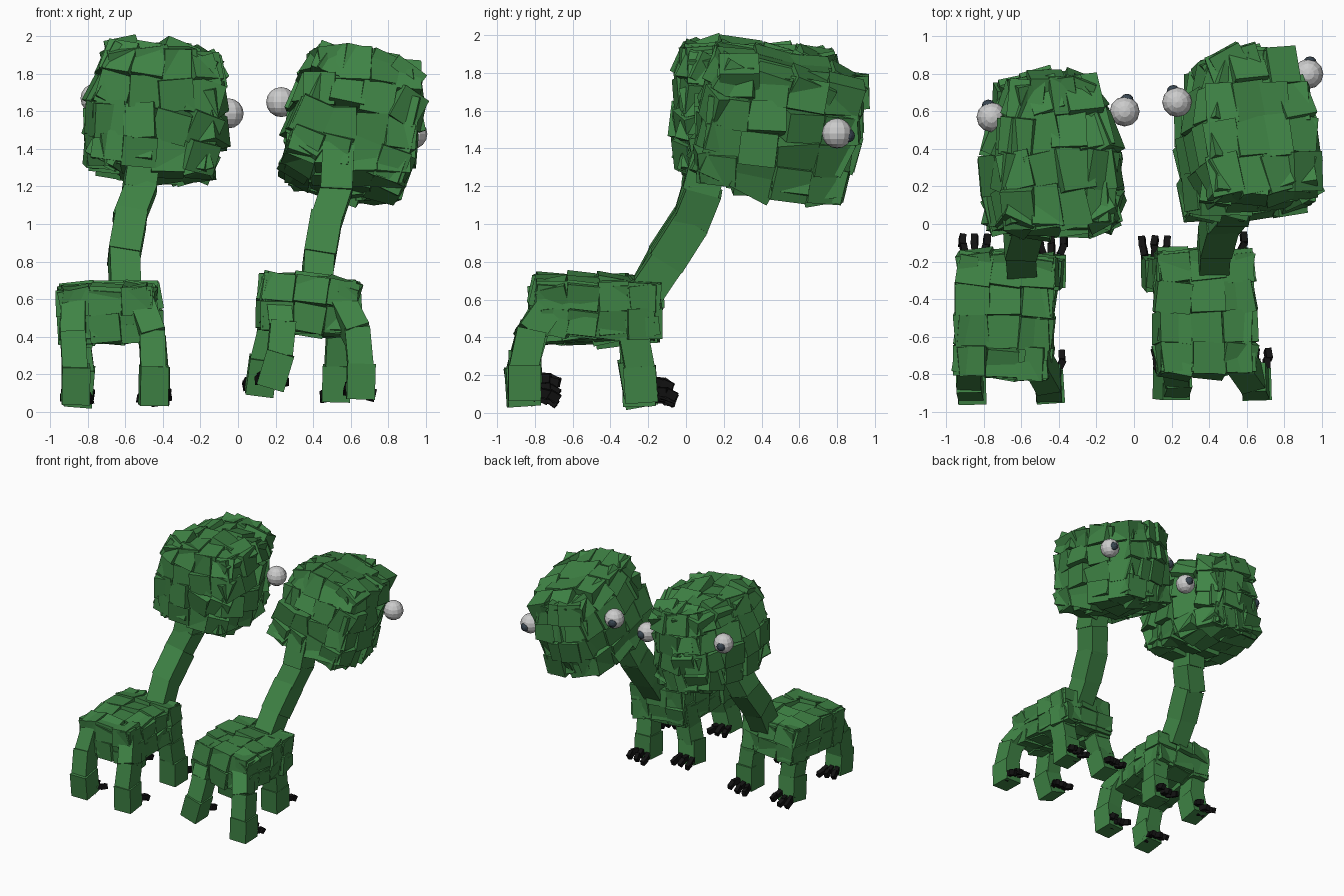
import bpy, bmesh, random
from math import radians
from mathutils import Vector, Matrix, Euler

if "Cube" in bpy.data.objects:
    bpy.data.objects.remove(bpy.data.objects["Cube"])

random.seed(4)


def material(name, rgb):
    m = bpy.data.materials.new(name)
    m.diffuse_color = (*rgb, 1)
    m.use_nodes = True
    m.node_tree.nodes["Principled BSDF"].inputs["Base Color"].default_value = m.diffuse_color
    return m


GREEN = material("green", (0.05, 0.23, 0.06))
BLACK = material("black", (0.006, 0.006, 0.006))
DARK = material("pupil", (0.04, 0.06, 0.08))
WHITE = material("eye_white", (0.6, 0.6, 0.6))


def finish(bm, name, mat):
    me = bpy.data.meshes.new(name)
    bm.to_mesh(me)
    bm.free()
    me.materials.append(mat)
    ob = bpy.data.objects.new(name, me)
    bpy.context.collection.objects.link(ob)


def add_box(bm, centre, dims, rot):
    bmesh.ops.create_cube(bm, size=1, matrix=Matrix.Translation(centre)
                          @ rot.to_4x4() @ Matrix.Diagonal((*dims, 1)))


def jitter(a):
    return Euler([radians(random.uniform(-a, a)) for _ in range(3)]).to_matrix()


def frame(z):
    # rotation whose z axis follows a direction, x axis kept near world x
    z = Vector(z).normalized()
    x = Vector((1, 0, 0)) if abs(z.x) < 0.8 else Vector((0, 1, 0))
    y = z.cross(x).normalized()
    return Matrix((y.cross(z), y, z)).transposed()


def rotation(pitch, roll, yaw):
    return Euler([radians(a) for a in (pitch, roll, yaw)]).to_matrix()


def block_shell(name, centre, half, counts, rot, roundness, thick, wobble,
                front_taper=0.0, top_taper=0.0):
    # rounded box shell covered with tilted blocks
    bm = bmesh.new()
    half = Vector(half)
    cell = [2 * h / c for h, c in zip(half, counts)]
    for ax in range(3):
        u, v = (ax + 1) % 3, (ax + 2) % 3
        for s in (-1, 1):
            for i in range(counts[u]):
                for j in range(counts[v]):
                    p = Vector((0, 0, 0))
                    p[ax] = s
                    p[u] = (2 * i + 1) / counts[u] - 1
                    p[v] = (2 * j + 1) / counts[v] - 1
                    n = Vector((0, 0, 0))
                    n[ax] = s
                    n = n.lerp(p.normalized(), min(1, roundness * 1.3))
                    if ax == 0:
                        n += Vector((0, front_taper * 0.5 * max(0, p.y + 0.3), top_taper))
                    n.normalize()
                    p = p.lerp(p.normalized() * 1.08, roundness)
                    p.x *= 1 - front_taper * max(0, p.y) ** 1.3 - top_taper * max(0, p.z)
                    p = Vector([a * b for a, b in zip(p, half)])
                    p -= n * (thick / 2 - random.uniform(-0.02, 0.012))
                    f = frame(n)
                    # cell size measured along the block's own axes
                    du, dv = Vector((0, 0, 0)), Vector((0, 0, 0))
                    du[u], dv[v] = cell[u], cell[v]
                    d = [max(abs(f.col[k].dot(du)), abs(f.col[k].dot(dv)))
                         * random.uniform(0.92, 1.1) for k in (0, 1)]
                    add_box(bm, Vector(centre) + rot @ p, (*d, thick),
                            rot @ f @ jitter(wobble))
    finish(bm, name, GREEN)


def block_chain(name, points, widths):
    # stacked blocks from point to point
    bm = bmesh.new()
    pts = [Vector(p) for p in points]
    for a, b, w in zip(pts, pts[1:], widths):
        add_box(bm, (a + b) / 2, (w, w * 1.15, (b - a).length + 0.03),
                frame(b - a) @ jitter(5))
    finish(bm, name, GREEN)


def claws(name, foot):
    # three toes of little jointed blocks
    bm = bmesh.new()
    for k in (-1, 0, 1):
        a = Vector(foot) + Vector((k * 0.045, 0.03, 0.02 + random.uniform(-.02, .02)))
        for step in ((k * .006, .05, .025), (k * .012, .05, -.01), (k * .006, .045, -.02)):
            b = a + Vector(step)
            add_box(bm, (a + b) / 2, (0.034, 0.045, 0.06),
                    frame(b - a) @ jitter(14))
            a = b
    finish(bm, name, BLACK)


def ball(name, centre, r, mat):
    bm = bmesh.new()
    bmesh.ops.create_uvsphere(bm, u_segments=12, v_segments=8, radius=r,
                              matrix=Matrix.Translation(centre))
    finish(bm, name, mat)


def creature(tag, head, head_half, head_rot, eyes, neck, body, body_rot, legs):
    block_shell(tag + "_head", head, head_half, (4, 4, 4),
                rotation(*head_rot), 0.3, 0.15, 14, 0.4, 0.12)
    block_shell(tag + "_body", body, (0.265, 0.34, 0.15), (3, 4, 2),
                rotation(*body_rot), 0.16, 0.1, 8)
    block_chain(tag + "_neck", neck, (0.16, 0.17, 0.165, 0.17))
    look = rotation(*head_rot) @ Vector((0, 1, 0))
    for side, e, out in (("left", eyes[0], -0.25), ("right", eyes[1], 0.25)):
        ball(f"{tag}_{side}_eye", e, 0.08, WHITE)
        gaze = (look + Vector((out, 0, 0))).normalized()
        ball(f"{tag}_{side}_pupil", Vector(e) + gaze * 0.06, 0.036, DARK)
    for part, pts in legs.items():
        block_chain(f"{tag}_{part}_leg", pts, (0.13, 0.135, 0.15))
        claws(f"{tag}_{part}_claws", pts[-1])


# left creature, head held high
creature("left", (-0.44, 0.37, 1.6), (0.36, 0.43, 0.35), (-3, 6, 2),
         [(-0.76, 0.57, 1.67), (-0.05, 0.6, 1.59)],
         [(-0.61, -0.21, 0.64), (-0.6, -0.11, 0.83), (-0.58, 0.02, 1.02),
          (-0.52, 0.08, 1.2), (-0.5, 0.11, 1.42)],
         (-0.69, -0.49, 0.525), (2, -2, -3),
         {"front_left": [(-0.83, -0.25, 0.57), (-0.85, -0.27, 0.38), (-0.84, -0.26, 0.22), (-0.85, -0.24, 0.05)],
          "front_right": [(-0.49, -0.25, 0.57), (-0.46, -0.27, 0.38), (-0.44, -0.26, 0.22), (-0.44, -0.24, 0.05)],
          "rear_left": [(-0.87, -0.73, 0.56), (-0.88, -0.82, 0.4), (-0.87, -0.87, 0.23), (-0.86, -0.86, 0.06)],
          "rear_right": [(-0.51, -0.74, 0.56), (-0.46, -0.83, 0.4), (-0.45, -0.87, 0.23), (-0.45, -0.86, 0.05)]})

# right creature, head tipped down and turned
creature("right", (0.61, 0.49, 1.53), (0.35, 0.43, 0.35), (-12, 13, 3),
         [(0.23, 0.65, 1.65), (0.93, 0.8, 1.48)],
         [(0.42, -0.2, 0.64), (0.43, -0.1, 0.82), (0.47, 0.03, 1.0),
          (0.52, 0.09, 1.18), (0.54, 0.13, 1.4)],
         (0.38, -0.47, 0.565), (-1, 5, 1),
         {"front_left": [(0.18, -0.25, 0.58), (0.17, -0.27, 0.42), (0.14, -0.27, 0.27), (0.11, -0.25, 0.11)],
          "front_right": [(0.54, -0.25, 0.58), (0.54, -0.27, 0.4), (0.53, -0.25, 0.23), (0.52, -0.23, 0.07)],
          "rear_left": [(0.21, -0.72, 0.6), (0.24, -0.8, 0.45), (0.22, -0.85, 0.3), (0.18, -0.85, 0.14)],
          "rear_right": [(0.56, -0.73, 0.56), (0.63, -0.82, 0.42), (0.66, -0.86, 0.24), (0.65, -0.85, 0.08)]})
